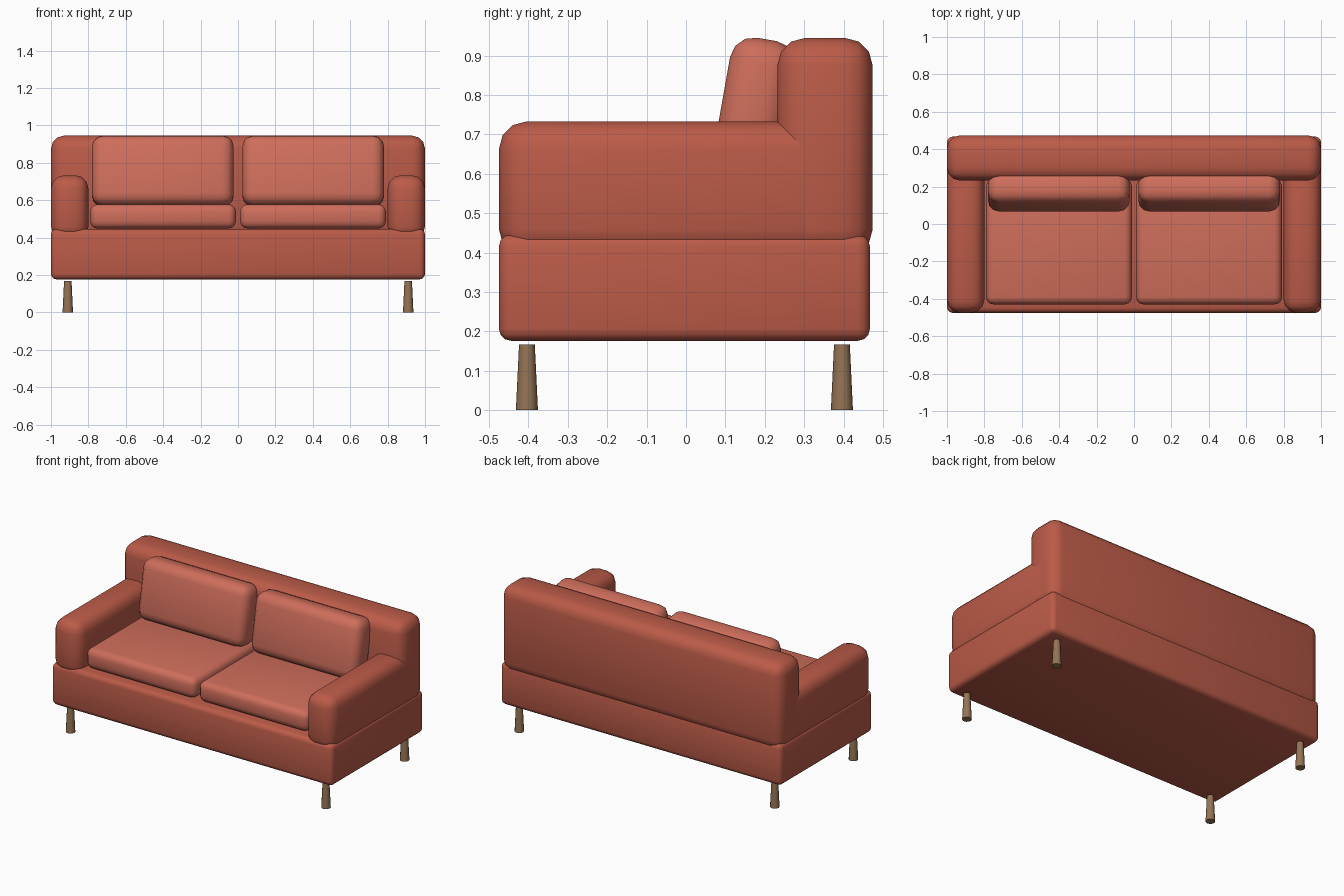
import bpy, bmesh, math

if "Cube" in bpy.data.objects:
    bpy.data.objects.remove(bpy.data.objects["Cube"])


def material(name, color):
    m = bpy.data.materials.new(name)
    m.diffuse_color = (*color, 1)
    m.use_nodes = True
    m.node_tree.nodes["Principled BSDF"].inputs["Base Color"].default_value = m.diffuse_color
    return m


FABRIC = material("fabric", (0.50, 0.105, 0.065))
CUSHION = material("cushion_fabric", (0.62, 0.155, 0.105))
WOOD = material("wood", (0.30, 0.175, 0.09))


def finish(bm, name, mat, loc, tilt=0):
    mesh = bpy.data.meshes.new(name)
    bm.to_mesh(mesh)
    bm.free()
    mesh.materials.append(mat)
    ob = bpy.data.objects.new(name, mesh)
    bpy.context.collection.objects.link(ob)
    ob.location = loc
    ob.rotation_euler.x = tilt
    bpy.context.view_layer.objects.active = ob
    bpy.ops.object.select_all(action='DESELECT')
    ob.select_set(True)
    bpy.ops.object.shade_smooth_by_angle(angle=math.radians(40))
    return ob


def soft_box(name, mat, center, size, radius, tilt=0):
    bm = bmesh.new()
    bmesh.ops.create_cube(bm, size=1)
    bmesh.ops.scale(bm, vec=size, verts=bm.verts)
    bmesh.ops.bevel(bm, geom=bm.edges[:], offset=radius, segments=3,
                    profile=0.5, affect='EDGES')
    return finish(bm, name, mat, center, tilt)


# Base frame and backrest
soft_box("base", FABRIC, (0, -0.004, 0.311), (2, 0.942, 0.27), 0.03)
soft_box("backrest", FABRIC, (0, 0.353, 0.667), (2, 0.242, 0.556), 0.07)

for side, s in (("left", -1), ("right", 1)):
    # Armrest
    soft_box(side + "_arm", FABRIC, (s * 0.9, -0.017, 0.561),
             (0.2, 0.916, 0.344), 0.07)
    # Seat cushion
    soft_box(side + "_seat_cushion", CUSHION, (s * 0.401, -0.095, 0.513),
             (0.78, 0.67, 0.13), 0.04)
    # Leaning back cushion
    soft_box(side + "_back_cushion", CUSHION, (s * 0.402, 0.173, 0.754),
             (0.758, 0.17, 0.38), 0.06, math.radians(-10))
    # Tapered legs
    for end, y in (("front", -0.404), ("back", 0.396)):
        bm = bmesh.new()
        bmesh.ops.create_cone(bm, cap_ends=True, segments=12,
                              radius1=0.028, radius2=0.02, depth=0.167)
        finish(bm, f"{end}_{side}_leg", WOOD, (s * 0.91, y, 0.0835))
